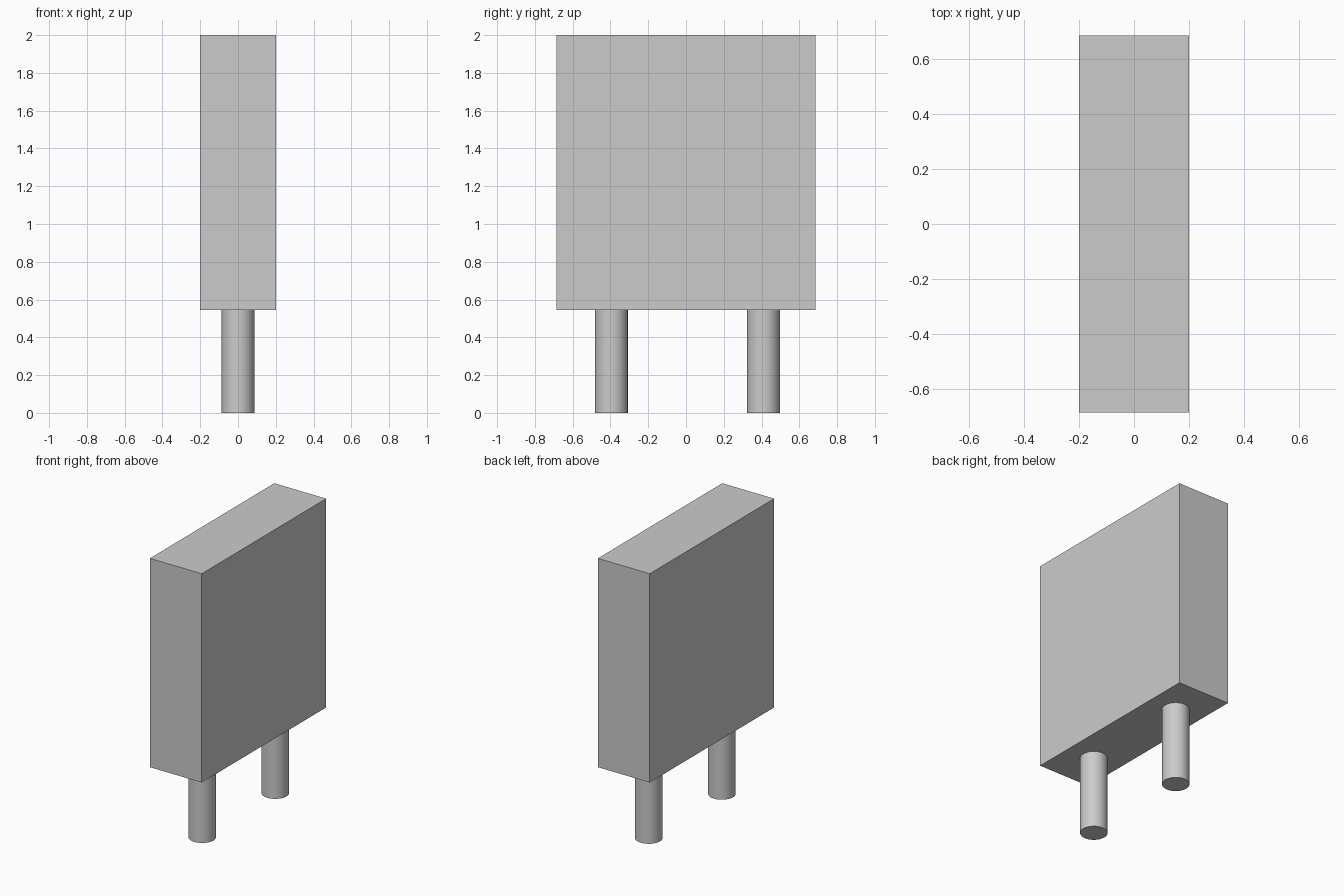
import bpy

if "Cube" in bpy.data.objects:
    bpy.data.objects.remove(bpy.data.objects["Cube"])

BODY_BOTTOM = 0.545
HEIGHT = 2.0

# Thick rectangular body
bpy.ops.mesh.primitive_cube_add(size=1, location=(0, 0, (BODY_BOTTOM + HEIGHT) / 2))
body = bpy.context.object
body.name = "body"
body.scale = (0.40, 1.37, HEIGHT - BODY_BOTTOM)
bpy.ops.object.transform_apply(location=False, rotation=False, scale=True)


def add_leg(name, y):
    bpy.ops.mesh.primitive_cylinder_add(
        vertices=32, radius=0.087, depth=BODY_BOTTOM, location=(0, y, BODY_BOTTOM / 2))
    bpy.context.object.name = name
    bpy.ops.object.shade_smooth_by_angle()


# Two round legs under the body
add_leg("front_leg", -0.395)
add_leg("back_leg", 0.41)
